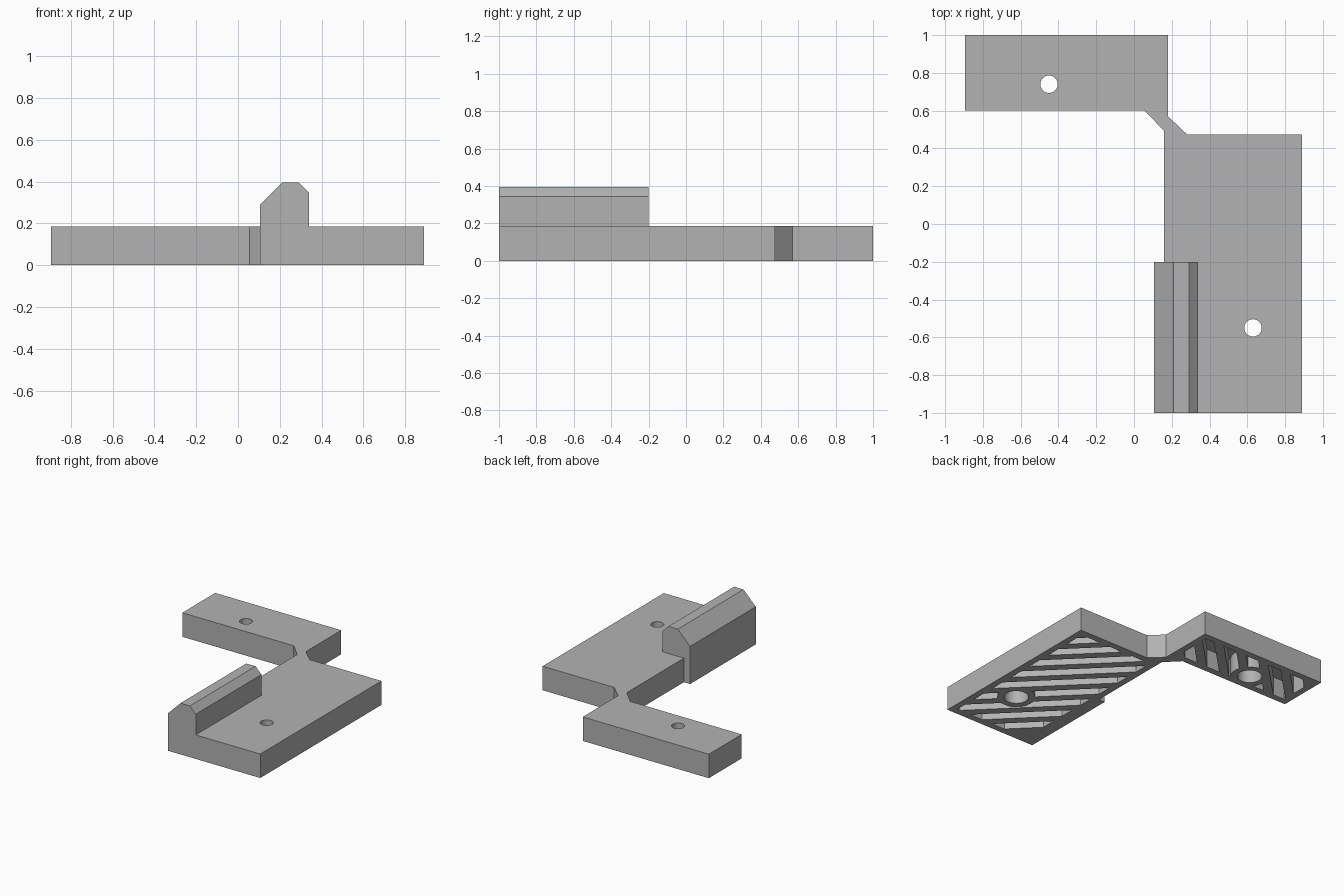
import bpy
import bmesh
from math import sqrt
from mathutils import Vector, Matrix

cube = bpy.data.objects.get("Cube")
if cube:
    bpy.data.objects.remove(cube, do_unlink=True)

HEIGHT = 0.185
POCKET_TOP = 0.145
PITCH = 0.145
GROOVE = 0.08
RIM = 0.05

grey = bpy.data.materials.new("plain grey")
grey.use_nodes = True
grey.diffuse_color = (0.45, 0.45, 0.45, 1)
grey.node_tree.nodes["Principled BSDF"].inputs["Base Color"].default_value = (0.45, 0.45, 0.45, 1)


def make_object(name, bm):
    bmesh.ops.recalc_face_normals(bm, faces=bm.faces[:])
    mesh = bpy.data.meshes.new(name)
    bm.to_mesh(mesh)
    bm.free()
    mesh.materials.append(grey)
    obj = bpy.data.objects.new(name, mesh)
    bpy.context.collection.objects.link(obj)
    return obj


def extrude_all(bm, offset):
    geom = bmesh.ops.extrude_face_region(bm, geom=bm.faces[:], use_keep_orig=True)["geom"]
    verts = [g for g in geom if isinstance(g, bmesh.types.BMVert)]
    bmesh.ops.translate(bm, verts=verts, vec=offset)


def prism(name, points, offset):
    bm = bmesh.new()
    bm.faces.new([bm.verts.new(p) for p in points])
    extrude_all(bm, offset)
    return make_object(name, bm)


def cylinder(name, centre, radius, bottom, top):
    bm = bmesh.new()
    place = Matrix.Translation((*centre, (bottom + top) / 2))
    bmesh.ops.create_cone(bm, cap_ends=True, segments=40, radius1=radius,
                          radius2=radius, depth=top - bottom, matrix=place)
    return make_object(name, bm)


def combine(target, tool, operation):
    mod = target.modifiers.new("cut", "BOOLEAN")
    mod.operation = operation
    mod.solver = "EXACT"
    mod.object = tool
    bpy.context.view_layer.objects.active = target
    bpy.ops.object.modifier_apply(modifier=mod.name)
    bpy.data.objects.remove(tool, do_unlink=True)


def groove_cutter(low, high, normal):
    """Diagonal slots clipped to a rectangle, opening at the underside."""
    corners = [Vector((x, y, -0.02)) for x, y in
               ((low[0], low[1]), (high[0], low[1]), (high[0], high[1]), (low[0], high[1]))]
    normal = Vector((*normal, 0)) / sqrt(2)
    reach = [c.dot(normal) for c in corners]
    bm = bmesh.new()
    level = max(reach) - 0.04
    while level - GROOVE > min(reach) + 0.01:
        band = bmesh.new()
        band.faces.new([band.verts.new(c) for c in corners])
        for edge, side in ((level, 1), (level - GROOVE, -1)):
            bmesh.ops.bisect_plane(band, geom=band.verts[:] + band.edges[:] + band.faces[:],
                                   plane_co=normal * edge, plane_no=normal * side,
                                   clear_outer=True)
        extrude_all(band, (0, 0, POCKET_TOP + 0.02))
        piece = bpy.data.meshes.new("slot")
        band.to_mesh(piece)
        band.free()
        bm.from_mesh(piece)
        bpy.data.meshes.remove(piece)
        level -= PITCH
    cutter = make_object("groove_cutter", bm)
    cutter.hide_render = True
    return cutter


# Two offset plates joined by a thin diagonal neck
outline = [(-0.895, 1), (0.18, 1), (0.18, 0.57), (0.28, 0.475), (0.89, 0.475), (0.89, -1),
           (0.105, -1), (0.105, -0.2), (0.158, -0.2), (0.158, 0.495), (0.055, 0.6), (-0.895, 0.6)]
body = prism("bracket_body", [(x, y, 0) for x, y in outline], (0, 0, HEIGHT))

# Ribbed underside, with a solid boss and a stepped screw hole in each plate
plates = [
    ((0.158, -1), (0.89, 0.475), (1, 1), (0.63, -0.55)),
    ((-0.895, 0.6), (0.18, 1), (1, -1), (-0.45, 0.74)),
]
for low, high, normal, hole in plates:
    cutter = groove_cutter([v + RIM for v in low], [v - RIM for v in high], normal)
    combine(cutter, cylinder("boss", hole, 0.135, -0.1, 0.3), "DIFFERENCE")
    combine(body, cutter, "DIFFERENCE")
    combine(body, cylinder("counterbore", hole, 0.087, -0.1, 0.125), "DIFFERENCE")
    combine(body, cylinder("screw_hole", hole, 0.046, 0.1, 0.3), "DIFFERENCE")

# Raised rail with chamfered top edges
profile = [(0.105, 0.165), (0.34, 0.165), (0.34, 0.345), (0.29, 0.395), (0.21, 0.395), (0.105, 0.29)]
rail = prism("rail", [(x, -1, z) for x, z in profile], (0, 0.8, 0))
combine(body, rail, "UNION")

bpy.ops.object.select_all(action="DESELECT")
body.select_set(True)
bpy.context.view_layer.objects.active = body
bpy.ops.object.shade_smooth_by_angle()
